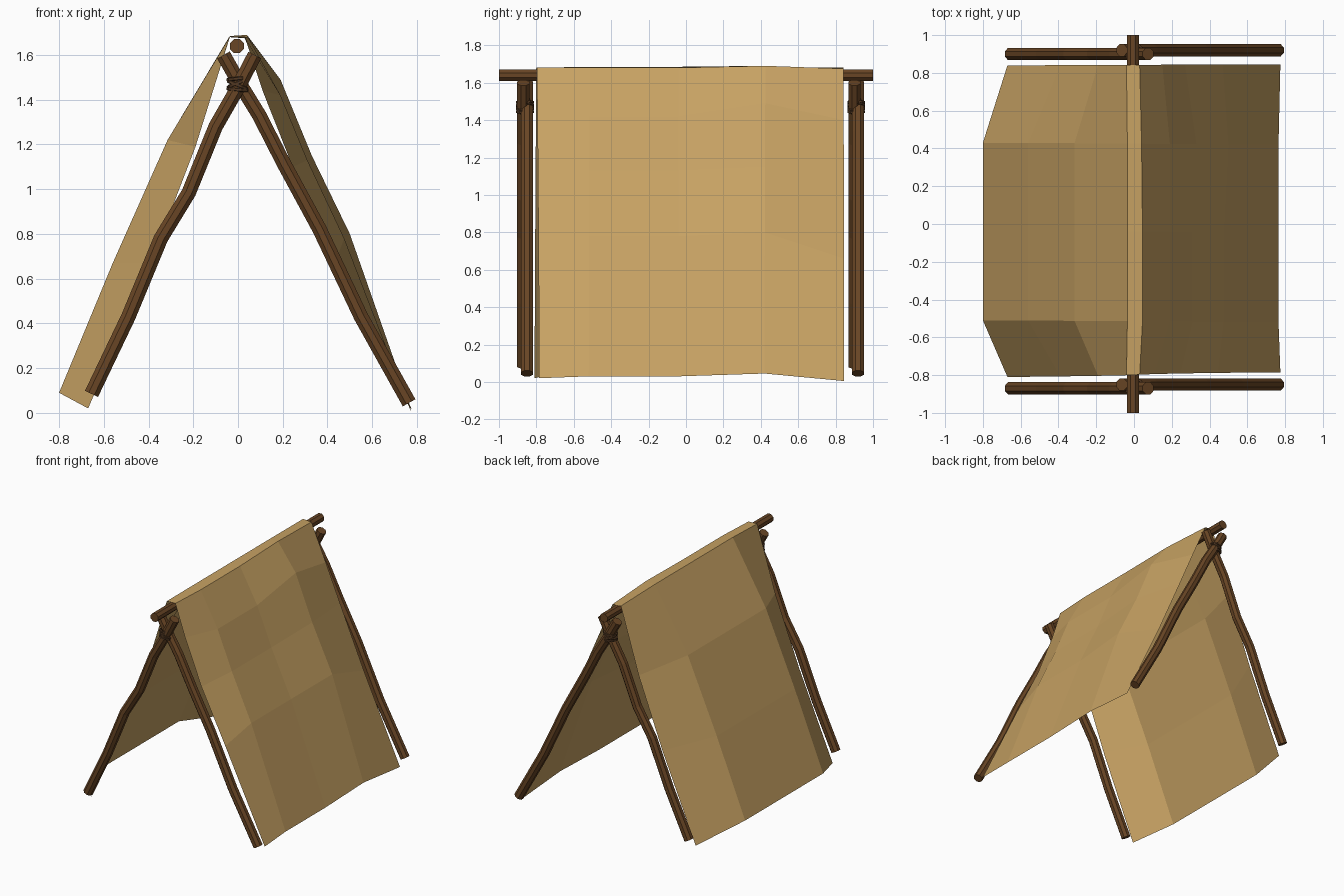
import bpy, bmesh, math
from mathutils import Vector, Matrix

if "Cube" in bpy.data.objects:
    bpy.data.objects.remove(bpy.data.objects["Cube"])


def material(name, rgb):
    m = bpy.data.materials.new(name)
    m.diffuse_color = (*rgb, 1)
    m.use_nodes = True
    m.node_tree.nodes["Principled BSDF"].inputs["Base Color"].default_value = m.diffuse_color
    return m


CLOTH = material("tan cloth", (0.57, 0.36, 0.125))
WOOD = material("brown wood", (0.14, 0.06, 0.018))
ROPE = material("dark rope", (0.085, 0.04, 0.016))


def finish(name, bm, mat):
    me = bpy.data.meshes.new(name)
    bm.normal_update()
    bm.to_mesh(me)
    bm.free()
    ob = bpy.data.objects.new(name, me)
    bpy.context.collection.objects.link(ob)
    me.materials.append(mat)
    return ob


def tube(bm, path, radius, up, sides=8, closed=False):
    """Sweep a polygon along a path lying in a plane whose normal is 'up'."""
    pts = [Vector(p) for p in path]
    up = Vector(up)
    n = len(pts)
    rings = []
    for i, p in enumerate(pts):
        if closed:
            d = pts[(i + 1) % n] - pts[i - 1]
        else:
            d = pts[min(i + 1, n - 1)] - pts[max(i - 1, 0)]
        side = d.normalized().cross(up).normalized()
        ring = []
        for k in range(sides):
            a = 2 * math.pi * (k + 0.5) / sides
            ring.append(bm.verts.new(p + (side * math.cos(a) + up * math.sin(a)) * radius))
        rings.append(ring)
    for i in range(n if closed else n - 1):
        a, b = rings[i], rings[(i + 1) % n]
        for k in range(sides):
            j = (k + 1) % sides
            bm.faces.new((a[k], a[j], b[j], b[k]))
    if not closed:
        bm.faces.new(rings[0][::-1])
        bm.faces.new(rings[-1])
    bmesh.ops.recalc_face_normals(bm, faces=bm.faces)


# Ridge pole
bm = bmesh.new()
tube(bm, [(-0.005, -1, 1.64), (-0.005, 0, 1.64), (-0.005, 1, 1.64)], 0.034, (1, 0, 0))
finish("ridge_pole", bm, WOOD)

# Slightly crooked legs, crossing just under the ridge
LEFT = [(-0.655, 0.085), (-0.49, 0.43), (-0.345, 0.78), (-0.22, 0.985),
        (-0.10, 1.28), (0.0, 1.455), (0.075, 1.60)]
RIGHT = [(0.765, 0.045), (0.55, 0.43), (0.365, 0.82), (0.205, 1.115),
         (0.095, 1.33), (0.0, 1.485), (-0.065, 1.60)]
for end, yl, yr in (("front", -0.87, -0.85), ("back", 0.90, 0.92)):
    for side, prof, y in (("left", LEFT, yl), ("right", RIGHT, yr)):
        bm = bmesh.new()
        tube(bm, [(x, y, z) for x, z in prof], 0.035, (0, 1, 0))
        finish(f"{end}_{side}_leg", bm, WOOD)

    # Rope lashing: tilted loops round the crossing
    bm = bmesh.new()
    yc = (yl + yr) / 2
    for tilt, z in ((22, 1.465), (-22, 1.475), (5, 1.445), (-6, 1.495)):
        rot = Matrix.Rotation(math.radians(tilt), 3, 'Y')
        loop = []
        for k in range(10):
            a = 2 * math.pi * k / 10
            loop.append(rot @ Vector((0.045 * math.cos(a), 0.043 * math.sin(a), 0))
                        + Vector((0, yc, z)))
        tube(bm, loop, 0.009, rot @ Vector((0, 0, 1)), 5, True)
    finish(f"{end}_lashing", bm, ROPE)

# Cloth: five cross-sections (x, z) from left hem over the ridge to right hem
EDGE_L = [(-0.67, 0.02), (-0.39, 0.67), (-0.19, 1.19), (-0.04, 1.68)]
BILLOW_L = [(-0.80, 0.09), (-0.56, 0.67), (-0.315, 1.22), (-0.035, 1.685)]
FRONT_R = [(0.03, 1.68), (0.11, 1.44), (0.245, 1.10), (0.445, 0.70), (0.775, 0.02)]
MID_R = [(0.045, 1.68), (0.19, 1.42), (0.31, 1.13), (0.475, 0.78), (0.765, 0.03)]
BACK_R = [(0.04, 1.69), (0.19, 1.49), (0.33, 1.15), (0.50, 0.80), (0.765, 0.045)]
END_R = [(0.03, 1.675), (0.15, 1.40), (0.27, 1.12), (0.47, 0.66), (0.775, 0.005)]
sections = [
    (-0.81, -0.785, EDGE_L, FRONT_R),
    (-0.51, -0.52, BILLOW_L, MID_R),
    (-0.04, -0.04, BILLOW_L, MID_R),
    (0.43, 0.42, BILLOW_L, BACK_R),
    (0.84, 0.845, EDGE_L, END_R),
]
bm = bmesh.new()
rows = []
for y0, y1, left, right in sections:
    prof = left + right
    rows.append([bm.verts.new((x, y0 + (y1 - y0) * i / (len(prof) - 1), z))
                 for i, (x, z) in enumerate(prof)])
for a, b in zip(rows, rows[1:]):
    for i in range(len(a) - 1):
        bm.faces.new((a[i], a[i + 1], b[i + 1], b[i]))
bm.normal_update()
# Outside of the sheet faces upward
if sum(f.normal.z for f in bm.faces) < 0:
    bmesh.ops.reverse_faces(bm, faces=bm.faces)
finish("cloth_cover", bm, CLOTH)
